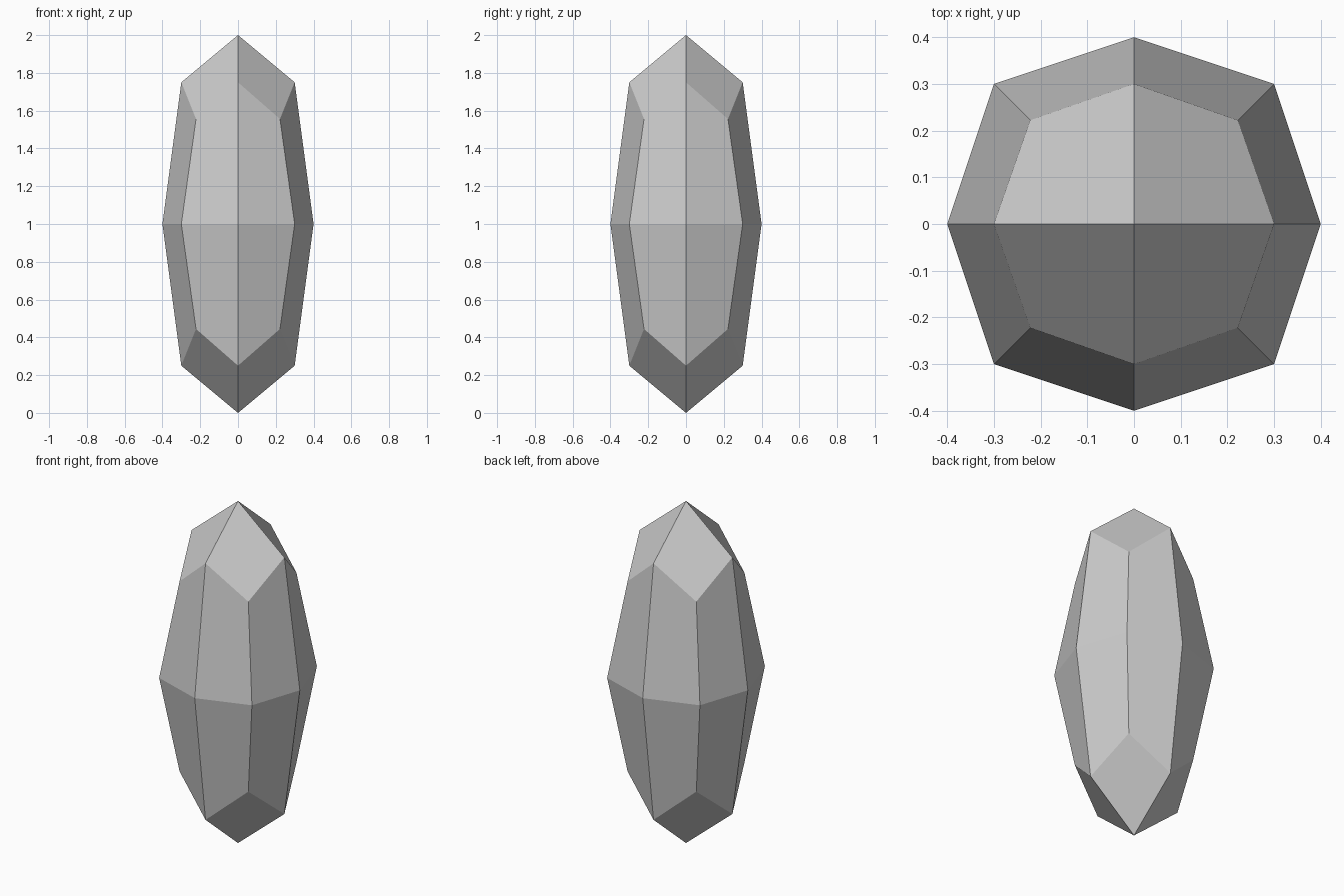
import bpy, bmesh

if "Cube" in bpy.data.objects:
    bpy.data.objects.remove(bpy.data.objects["Cube"])

HALF = (0.4, 0.4, 1.0)              # half extents of the crystal
PULL = {1: 1.0, 2: 0.75, 3: 5 / 9}  # face centres, edge middles, corners

# Crystal: a cube with each face split in four, edges and corners pulled in
bm = bmesh.new()
bmesh.ops.create_cube(bm, size=2)
bmesh.ops.subdivide_edges(bm, edges=bm.edges[:], cuts=1, use_grid_fill=True)
for v in bm.verts:
    k = PULL[sum(abs(c) > 0.5 for c in v.co)]
    v.co = [c * k * h for c, h in zip(v.co, HALF)]
    v.co.z += HALF[2]
bmesh.ops.recalc_face_normals(bm, faces=bm.faces[:])

mesh = bpy.data.meshes.new("crystal")
bm.to_mesh(mesh)
bm.free()
crystal = bpy.data.objects.new("crystal", mesh)
bpy.context.collection.objects.link(crystal)
